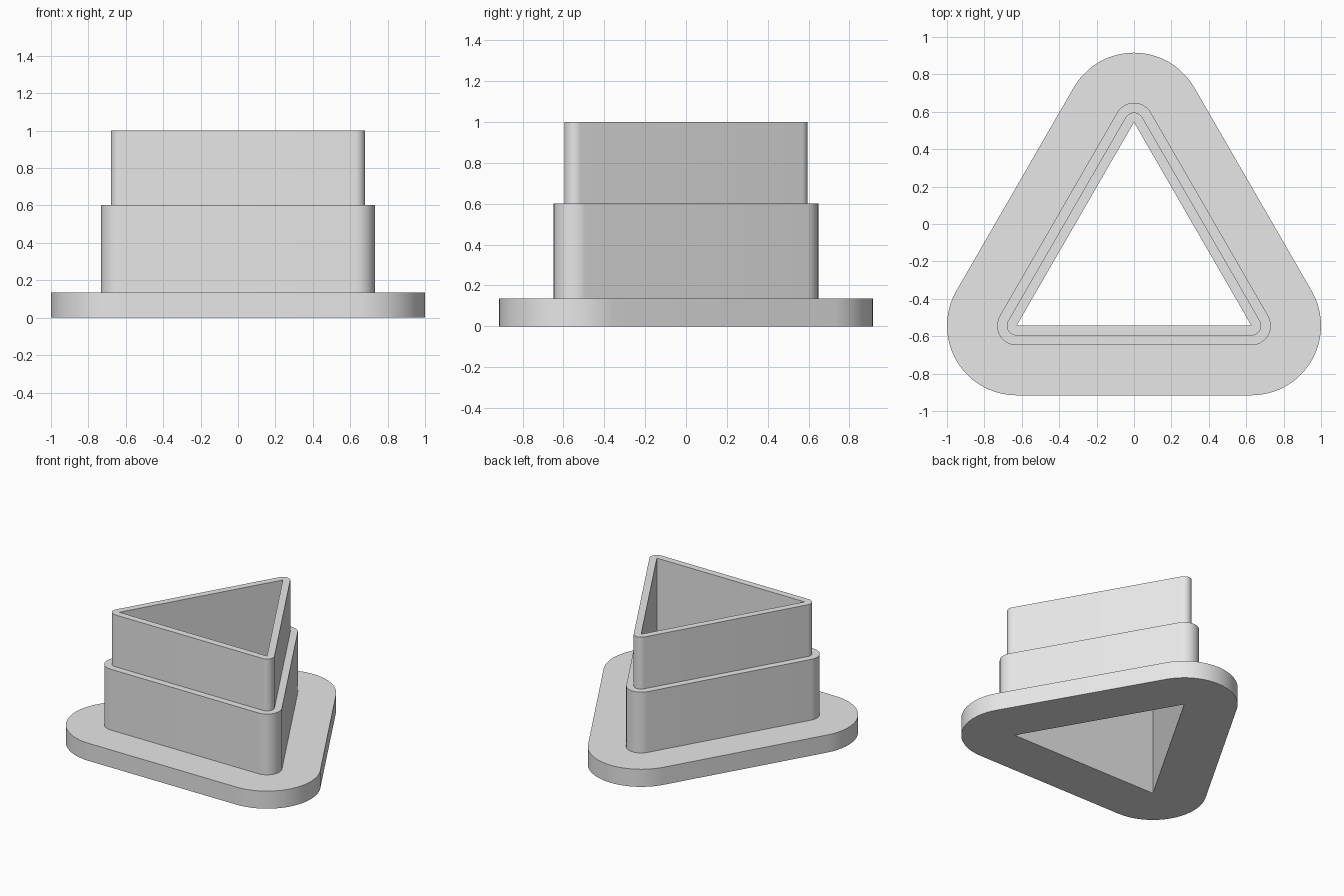
import bpy
import bmesh
from math import cos, sin, radians, sqrt

cube = bpy.data.objects.get("Cube")
if cube:
    bpy.data.objects.remove(cube, do_unlink=True)

HALF = 0.628                 # half the side of the triangular opening
RISE = HALF * sqrt(3) / 2    # half of its height
STEPS = 20                   # segments per rounded corner
WALL, SLEEVE, FLANGE = 0.052, 0.104, 0.372
FLANGE_TOP, SLEEVE_TOP, TOP = 0.135, 0.602, 1.0

grey = bpy.data.materials.new("light grey")
grey.use_nodes = True
colour = (0.8, 0.8, 0.8, 1)
grey.diffuse_color = colour
grey.node_tree.nodes["Principled BSDF"].inputs["Base Color"].default_value = colour


def outline(offset):
    """Triangle grown outward by offset, with round corners."""
    corners = [(HALF, -RISE, -90), (0, RISE, 30), (-HALF, -RISE, 150)]
    points = []
    for x, y, start in corners:
        for i in range(STEPS + 1):
            a = radians(start + 120 * i / STEPS)
            points.append((x + offset * cos(a), y + offset * sin(a)))
    return points


# Stepped wall section: opening, flange, sleeve, thin rim
section = [(0, 0), (FLANGE, 0), (FLANGE, FLANGE_TOP), (SLEEVE, FLANGE_TOP),
           (SLEEVE, SLEEVE_TOP), (WALL, SLEEVE_TOP), (WALL, TOP), (0, TOP)]

# Sweep the section around the triangle into one closed shell
bm = bmesh.new()
rings = [[bm.verts.new((x, y, z)) for x, y in outline(offset)]
         for offset, z in section]
for k, ring in enumerate(rings):
    following = rings[(k + 1) % len(rings)]
    for i in range(len(ring)):
        j = (i + 1) % len(ring)
        bm.faces.new((ring[i], ring[j], following[j], following[i]))

# The opening has sharp corners, so its coincident points are merged
bmesh.ops.remove_doubles(bm, verts=bm.verts[:], dist=0.0001)
bmesh.ops.recalc_face_normals(bm, faces=bm.faces[:])

mesh = bpy.data.meshes.new("stepped_triangle_cutter")
bm.to_mesh(mesh)
bm.free()
mesh.materials.append(grey)
cutter = bpy.data.objects.new("stepped_triangle_cutter", mesh)
bpy.context.collection.objects.link(cutter)

# Smooth corners, crisp edges
bpy.ops.object.select_all(action="DESELECT")
cutter.select_set(True)
bpy.context.view_layer.objects.active = cutter
bpy.ops.object.shade_smooth_by_angle(angle=radians(30))
